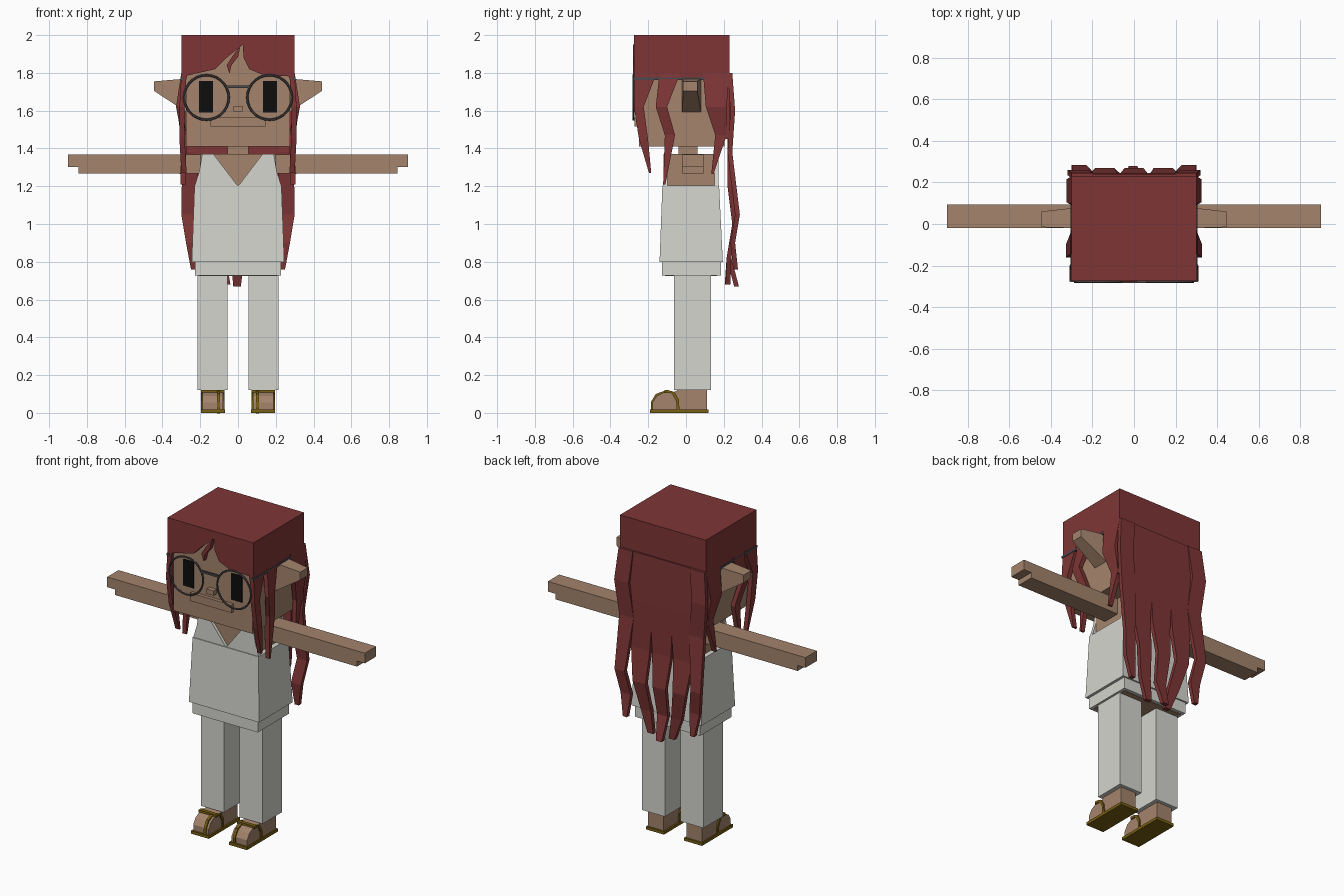
import bpy, math
from mathutils import Vector

cube = bpy.data.objects.get("Cube")
if cube:
    bpy.data.objects.remove(cube, do_unlink=True)


def material(name, r, g, b):
    m = bpy.data.materials.new(name)
    m.use_nodes = True
    m.diffuse_color = (r, g, b, 1)
    m.node_tree.nodes["Principled BSDF"].inputs["Base Color"].default_value = (r, g, b, 1)
    return m


SKIN = material("skin", .37, .23, .15)
HAIR = material("red_hair", .21, .036, .036)
CLOTH = material("off_white_cloth", .66, .66, .62)
BLACK = material("black_eye", .004, .004, .004)
METAL = material("grey_frame", .07, .07, .08)
GOLD = material("olive_leather", .19, .115, .006)


def loft(name, rings, mat):
    """Bridge equal rings of points and cap both ends."""
    n = len(rings[0])
    faces = [tuple(range(n)), tuple(range(n * (len(rings) - 1), n * len(rings)))]
    for k in range(len(rings) - 1):
        for i in range(n):
            a, b = k * n + i, k * n + (i + 1) % n
            faces.append((a, b, b + n, a + n))
    me = bpy.data.meshes.new(name)
    me.from_pydata([p for r in rings for p in r], [], faces)
    me.materials.append(mat)
    ob = bpy.data.objects.new(name, me)
    bpy.context.collection.objects.link(ob)
    bpy.context.view_layer.objects.active = ob
    bpy.ops.object.select_all(action='DESELECT')
    ob.select_set(True)
    bpy.ops.object.mode_set(mode='EDIT')
    bpy.ops.mesh.select_all(action='SELECT')
    bpy.ops.mesh.normals_make_consistent(inside=False)
    bpy.ops.object.mode_set(mode='OBJECT')
    return ob


def rect(x0, x1, y0, y1, z):
    return [(x0, y0, z), (x1, y0, z), (x1, y1, z), (x0, y1, z)]


def box(name, x, y, z, mat):
    return loft(name, [rect(*x, *y, z[0]), rect(*x, *y, z[1])], mat)


def prism_y(name, pts, y0, y1, mat):
    return loft(name, [[(x, y, z) for x, z in pts] for y in (y0, y1)], mat)


def prism_x(name, pts, x0, x1, mat):
    return loft(name, [[(x, y, z) for y, z in pts] for x in (x0, x1)], mat)


def span(s, a, b):
    return sorted((s * a, s * b))


def band(pts, dy, dz):
    return pts + [(y + dy, z + dz) for y, z in reversed(pts)]


def side_strand(name, s, pts):
    loft(name, [rect(*span(s, x - .018, x + .01), y - w, y + w, z) for y, z, w, x in pts], HAIR)


def back_strand(name, s, pts):
    loft(name, [rect(*span(s, x - w, x + w), y - .015, y + .01, z) for x, z, w, y in pts], HAIR)


# Head and face
box("head", (-.275, .275), (-.25, .205), (1.41, 1.97), SKIN)
box("mouth", (-.145, .145), (-.272, -.245), (1.515, 1.565), SKIN)
box("nose", (-.025, .025), (-.28, -.245), (1.595, 1.625), SKIN)
box("neck", (-.055, .055), (-.04, .06), (1.35, 1.43), SKIN)

# Hair cap: crown, back panel and parted fringe
box("hair_crown", (-.3, .3), (-.275, .23), (1.95, 2), HAIR)
box("hair_back", (-.3, .3), (.2, .23), (1.45, 1.96), HAIR)
fringe = [(-.3, 1.96), (-.3, 1.78), (-.25, 1.79), (-.12, 1.82), (-.06, 1.88), (.025, 1.95),
          (.03, 1.88), (.06, 1.82), (.13, 1.79), (.3, 1.78), (.3, 1.96)]
prism_y("hair_fringe", fringe, -.275, -.248, HAIR)
lock = [(.015, 1.95), (-.035, 1.88), (-.06, 1.84), (-.045, 1.795), (-.035, 1.84), (0, 1.885)]
prism_y("hair_lock", lock, -.28, -.25, HAIR)

# Shirt body, hem and torso
box("torso", (-.2, .2), (-.1, .155), (.9, 1.37), SKIN)
box("hips", (-.21, .21), (-.11, .165), (.724, .95), SKIN)
loft("shirt_body", [rect(-.245, .245, -.14, .195, .8), rect(-.23, .23, -.125, .175, 1.205)], CLOTH)
box("shirt_hem", (-.228, .228), (-.128, .185), (.728, .805), CLOTH)
edge = [(.23, 1.2), (.205, 1.28), (.19, 1.37)]
mirrored = [(-x, z) for x, z in reversed(edge)]
prism_y("shirt_front", edge + [(.13, 1.37), (0, 1.2), (-.13, 1.37)] + mirrored, -.12, -.098, CLOTH)
prism_y("shirt_back", edge + mirrored, .15, .172, CLOTH)

# Mirrored parts
for s, side in ((1, "left"), (-1, "right")):
    box(side + "_eye", span(s, .132, .206), (-.256, -.248), (1.59, 1.756), BLACK)

    # Glasses
    bpy.ops.mesh.primitive_torus_add(major_radius=.118, minor_radius=.006, major_segments=28,
                                     minor_segments=6, location=(s * .167, -.278, 1.67),
                                     rotation=(math.pi / 2, 0, 0))
    rim = bpy.context.object
    rim.name = side + "_glasses_rim"
    rim.data.materials.append(METAL)
    box(side + "_glasses_temple", span(s, .285, .305), (-.28, .1), (1.762, 1.776), METAL)
    box(side + "_glasses_half_bridge", span(s, 0, .06), (-.284, -.272), (1.72, 1.732), METAL)

    # Pointed ear
    ear = [[(s * .27, -.02, 1.59), (s * .27, .08, 1.59), (s * .27, .08, 1.77), (s * .27, -.02, 1.77)],
           [(s * .445, -.015, 1.705), (s * .445, .06, 1.705), (s * .445, .06, 1.755),
            (s * .445, -.015, 1.755)]]
    loft(side + "_ear", ear, SKIN)

    # Side hair
    box(side + "_hair_side", span(s, .27, .3), (-.275, .23), (1.775, 1.96), HAIR)
    side_strand(side + "_front_strand", s, [(-.215, 1.8, .06, .29), (-.25, 1.62, .026, .3),
                                            (-.225, 1.45, .024, .3), (-.19, 1.27, .006, .29)])
    side_strand(side + "_middle_strand", s, [(-.085, 1.8, .055, .29), (-.13, 1.62, .03, .318),
                                             (-.085, 1.47, .027, .29), (-.115, 1.21, .006, .295)])
    side_strand(side + "_rear_strand", s, [(.16, 1.8, .07, .29), (.16, 1.62, .055, .315),
                                           (.185, 1.47, .03, .29), (.14, 1.265, .006, .3)])
    back_strand(side + "_outer_back_strand", s,
                [(.25, 1.8, .05, .235), (.27, 1.6, .05, .25), (.245, 1.38, .05, .235),
                 (.265, 1.05, .035, .275), (.24, .9, .035, .25), (.235, .76, .014, .265)])

    # Arm with a thinner fingertip step
    arm = [(.19, 1.268), (.845, 1.268), (.845, 1.303), (.9, 1.303), (.9, 1.367), (.19, 1.367)]
    prism_y(side + "_arm", [(s * x, z) for x, z in arm], -.02, .093, SKIN)

    # Trouser leg
    box(side + "_trouser_leg", span(s, .055, .215), (-.063, .132), (.122, .74), CLOTH)

    # Foot and sandal
    foot = [(.11, .015), (.11, .13), (-.03, .13), (-.06, .112), (-.12, .108), (-.155, .09),
            (-.178, .055), (-.178, .015)]
    prism_x(side + "_foot", foot, s * .08, s * .188, SKIN)
    box(side + "_sandal_sole", span(s, .07, .196), (-.19, .12), (0, .018), GOLD)
    strap = band([(-.1, .122), (-.06, .11), (-.038, .07), (-.034, .01)], -.014, -.008)
    for x, label in ((.072, "inner"), (.186, "outer")):
        prism_x(side + "_sandal_strap_" + label, strap, s * x, s * (x + .01), GOLD)
    box(side + "_sandal_strap_top", span(s, .072, .196), (-.115, -.092), (.104, .121), GOLD)
    thong = band([(-.187, .01), (-.184, .06), (-.16, .1), (-.1, .122)], .012, -.012)
    prism_x(side + "_sandal_thong", thong, s * .094, s * .11, GOLD)

# Long central back strands: top offset, tip offset, tip height
for i, (top, tip, low, wave) in enumerate([(-.14, -.06, .68, .22), (0, -.005, .67, .27),
                                           (.14, .085, .68, .225)]):
    back_strand("centre_back_strand_%d" % (i + 1), 1,
                [(top, 1.8, .08, .23), (top, 1.5, .08, .235), (top * 1.05, 1.2, .065, .235),
                 (top, 1.0, .045, .26), ((top + tip) / 2, .82, .036, .23), (tip, low, .02, wave)])
